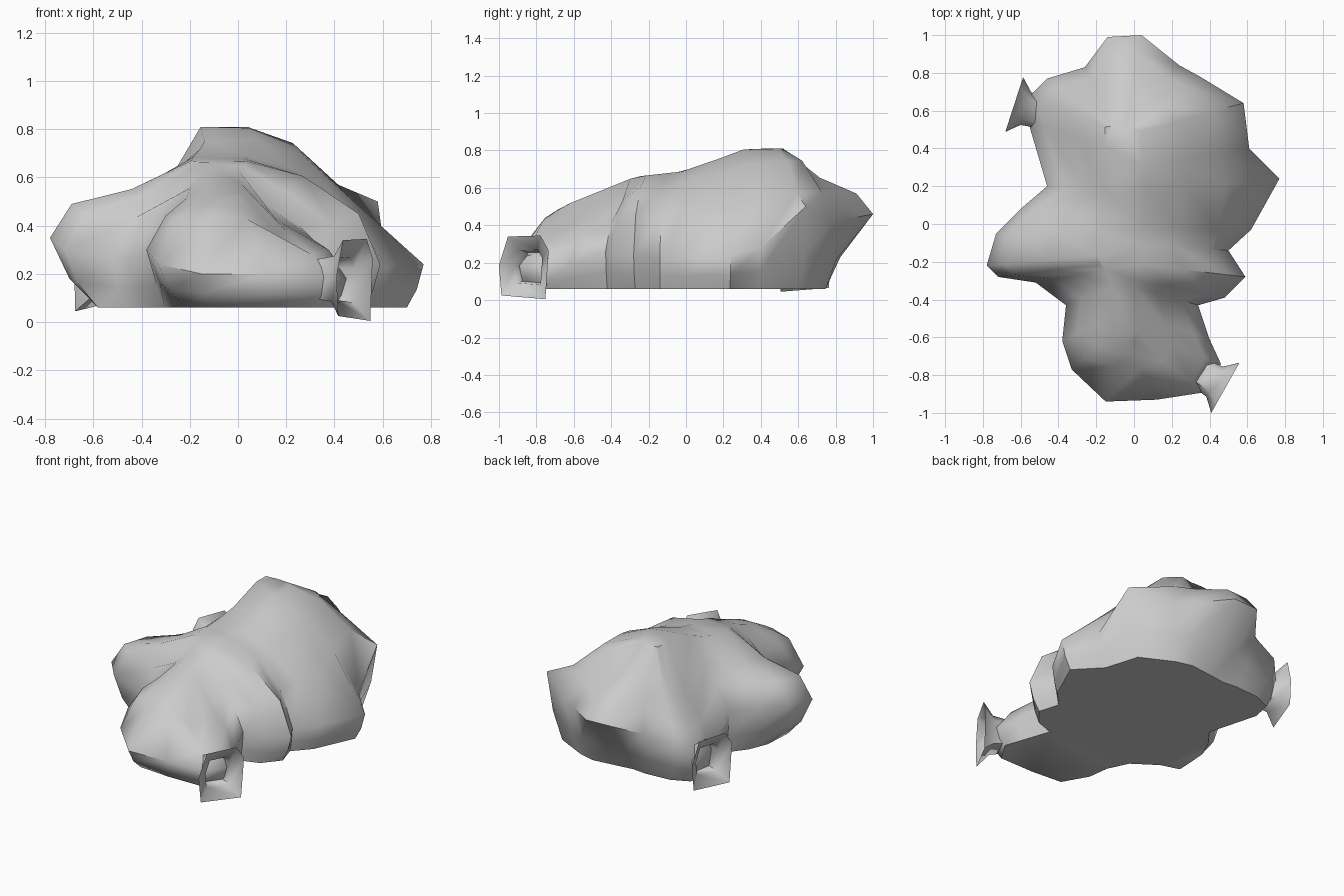
import bpy, bmesh, math
from mathutils import Vector

if "Cube" in bpy.data.objects:
    bpy.data.objects.remove(bpy.data.objects["Cube"])

# Plan outline, counter-clockwise from the back: x, y, widest z, shoulder z, base inset
OUTLINE = [
    (.04, 1.0, .46, .57, .28), (-.14, .99, .46, .57, .28), (-.26, .83, .38, .56, .12),
    (-.46, .77, .33, .44, .10), (-.55, .68, .24, .40, .06), (-.56, .54, .24, .40, .04),
    (-.46, .20, .34, .50, .03), (-.60, .08, .36, .49, .08),
    (-.73, -.05, .36, .49, .16), (-.78, -.22, .35, .49, .20), (-.72, -.28, .30, .45, .14),
    (-.52, -.31, .26, .43, .06), (-.36, -.43, .28, .46, .06),
    (-.38, -.62, .30, .44, .16), (-.33, -.77, .24, .43, .14), (-.15, -.94, .20, .44, .10),
    (.12, -.93, .20, .43, .08), (.38, -.89, .18, .28, .06), (.46, -.74, .18, .30, .05),
    (.40, -.61, .20, .34, .03), (.34, -.43, .26, .40, .03), (.48, -.39, .24, .40, .05),
    (.59, -.28, .24, .45, .07), (.50, -.14, .22, .45, .02), (.62, -.03, .23, .47, .04),
    (.77, .24, .24, .50, .07), (.61, .40, .28, .53, .06), (.58, .64, .50, .57, .10),
    (.35, .78, .42, .58, .10), (.24, .84, .43, .58, .12)]
CREST = [(-.64, .51), (-.27, .66), (0, .69), (.32, .81), (.52, .81)]


def crest_z(y):
    for (a, za), (b, zb) in zip(CREST, CREST[1:]):
        if y <= b:
            return za + (zb - za) * (y - a) / (b - a)
    return CREST[-1][1]


def rise(x, y):
    """How quickly the upper slope climbs towards the crest."""
    if x > .3 and y > -.3:
        return .72
    if y > .6:
        return .35
    if x < -.4 or (x > .3 and y < -.4):
        return .34
    return .55


def shoulder_inset(x, y):
    if y < -.9:
        return .19
    if x > .7:
        return .29
    return .17 if x > .55 and y > -.1 else .09


def loft(name, rings, angle):
    bm = bmesh.new()
    vs = [[bm.verts.new(p) for p in r] for r in rings]
    n = len(rings[0])
    for a, b in zip(vs, vs[1:]):
        for i in range(n):
            j = (i + 1) % n
            bm.faces.new((a[i], a[j], b[j], b[i]))
    caps = [bm.faces.new(vs[0][::-1]), bm.faces.new(vs[-1])]
    bmesh.ops.triangulate(bm, faces=caps)
    bmesh.ops.recalc_face_normals(bm, faces=bm.faces[:])
    me = bpy.data.meshes.new(name)
    bm.to_mesh(me)
    bm.free()
    ob = bpy.data.objects.new(name, me)
    bpy.context.collection.objects.link(ob)
    bpy.ops.object.select_all(action='DESELECT')
    ob.select_set(True)
    bpy.context.view_layer.objects.active = ob
    bpy.ops.object.shade_smooth_by_angle(angle=math.radians(angle))


# Rock mound: base, belly, widest ring, shoulder, slope, crest
rings = [[] for _ in range(6)]
for x, y, zm, zs, inset in OUTLINE:
    ty = max(-.6, min(.5, y * .75)) + .02 * y
    edge = Vector((x, y, zm))
    crest = Vector((-.06 + .17 * x, ty, crest_z(ty)))
    inward = Vector((crest.x - x, crest.y - y, 0)).normalized()
    base = edge + inward * inset
    base.z = .06
    belly = edge + inward * inset * (.64 if y > .9 else .4)
    belly.z = .06 + .42 * (zm - .06)
    shoulder = edge + inward * shoulder_inset(x, y)
    shoulder.z = zs
    slope = shoulder.lerp(crest, .5)
    slope.z = zs + (crest.z - zs) * rise(x, y)
    for ring, p in zip(rings, (base, belly, edge, shoulder, slope, crest)):
        ring.append(p)
loft("rock_mound", rings, 55)


# Flared tunnel mouths: root, neck, flared rim, inner throat
RIM = [(-.14, -.15), (-.155, .01), (-.10, .165), (.10, .17), (.15, .09), (.13, -.17)]


def tunnel(name, centre, outward):
    c = Vector(centre)
    d = Vector((outward[0], outward[1], 0)).normalized()
    side = Vector((-d.y, d.x, 0))

    def ring(dist, scale):
        return [c + d * dist + side * (u * scale) + Vector((0, 0, v * scale)) for u, v in RIM]
    loft(name, [ring(-.17, .5), ring(-.065, .6), ring(0, 1.0),
                ring(-.05, .55), ring(-.13, .48)], 60)


tunnel("front_tunnel", (.485, -.865, .175), (.87, -.49))
tunnel("back_tunnel", (-.635, .63, .215), (-.95, .31))
